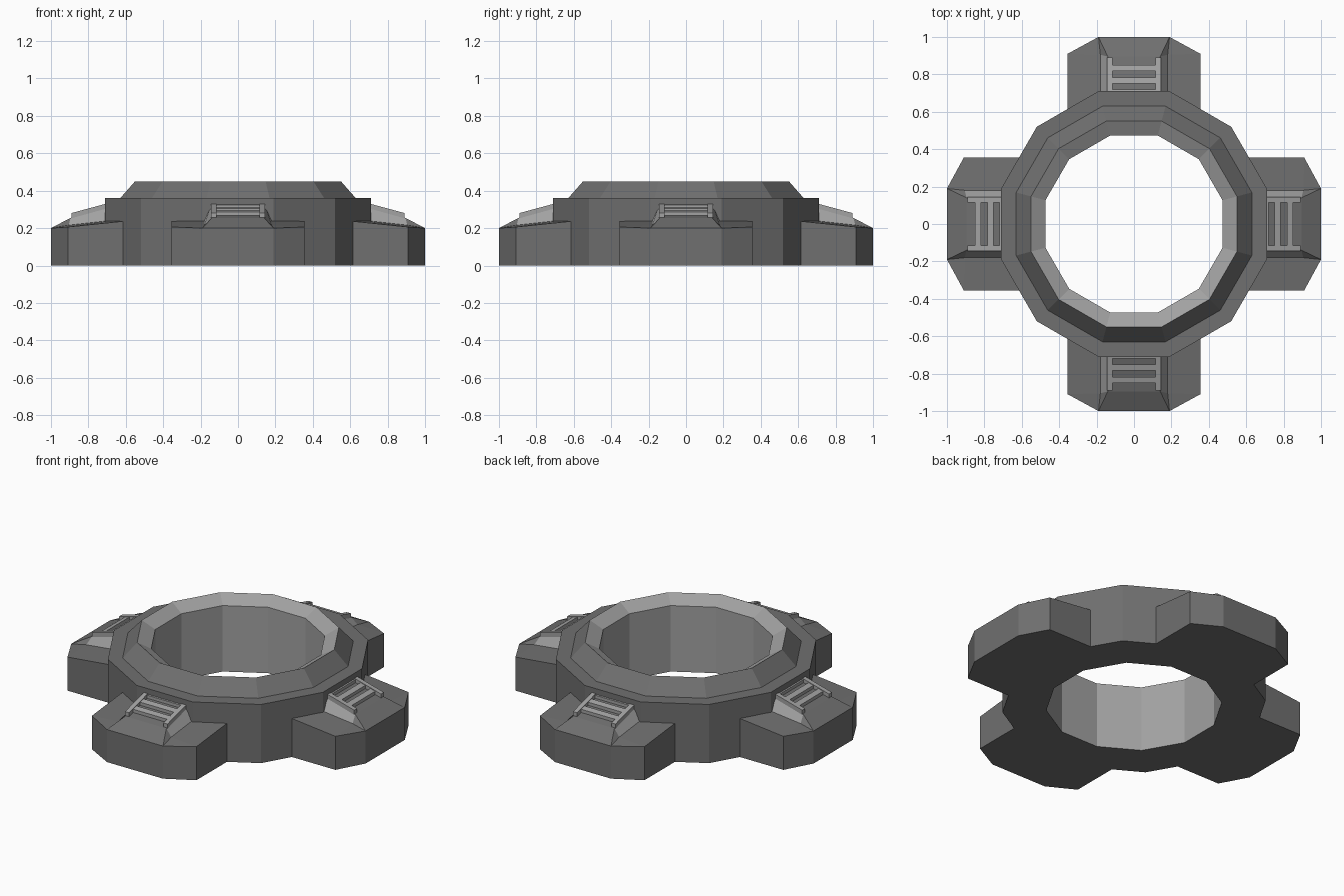
import bpy, bmesh, math
from mathutils import Matrix

if "Cube" in bpy.data.objects:
    bpy.data.objects.remove(bpy.data.objects["Cube"])


def material(name, v):
    m = bpy.data.materials.new(name)
    m.diffuse_color = (v, v, v, 1)
    m.use_nodes = True
    m.node_tree.nodes["Principled BSDF"].inputs["Base Color"].default_value = m.diffuse_color
    return m


DARK = material("dark grey", 0.16)
LIGHT = material("light grey", 0.36)


def finish(bm, name, mats):
    bmesh.ops.recalc_face_normals(bm, faces=bm.faces)
    me = bpy.data.meshes.new(name)
    bm.to_mesh(me)
    bm.free()
    for m in mats:
        me.materials.append(m)
    ob = bpy.data.objects.new(name, me)
    bpy.context.collection.objects.link(ob)
    return ob


# Twelve-sided ring: (radius, z) profile turned about z, bore faces light
def ring():
    prof = [(0.735, 0), (0.735, 0.36), (0.652, 0.36), (0.57, 0.45),
            (0.49, 0.405), (0.49, 0)]
    bm = bmesh.new()
    loops = []
    for i in range(12):
        a = math.radians(15 + 30 * i)
        loops.append([bm.verts.new((r * math.cos(a), r * math.sin(a), z))
                      for r, z in prof])
    n = len(prof)
    for i in range(12):
        p, q = loops[i], loops[(i + 1) % 12]
        for j in range(n):
            k = (j + 1) % n
            f = bm.faces.new((p[j], q[j], q[k], p[k]))
            f.material_index = 1 if j in (3, 4) else 0
    finish(bm, "ring", [DARK, LIGHT])


# Foot pointing to +y: half outline mirrored in x, light cheeks beside the vent
HALF = {
    "g0": (0.355, 0.60, 0), "g1": (0.355, 0.91, 0), "g2": (0.19, 1.0, 0),
    "B0": (0.355, 0.60, 0.238), "B": (0.355, 0.91, 0.206), "A": (0.19, 1.0, 0.2),
    "C": (0.14, 0.895, 0.255), "D": (0.18, 0.905, 0.216),
    "D0": (0.18, 0.60, 0.25), "E0": (0.14, 0.60, 0.337),
}
SIDE = ["g0 g1 B B0", "g1 g2 A B", "A D C", "A B D", "B B0 D0 D", "D D0 E0 C"]
SPAN = ["g2 A", "A C", "C E0", "g0 g1 g2"]


def foot(turn, name):
    bm = bmesh.new()
    R, L = ({k: bm.verts.new((s * x, y, z)) for k, (x, y, z) in HALF.items()}
            for s in (1, -1))
    for side in (R, L):
        for names in SIDE:
            f = bm.faces.new([side[k] for k in names.split()])
            f.material_index = 1 if "E0" in names else 0
    for names in SPAN:
        ks = names.split()
        bm.faces.new([R[k] for k in ks] + [L[k] for k in reversed(ks)])
    back = ["g0", "B0", "D0", "E0"]
    bm.faces.new([R[k] for k in back] + [L[k] for k in reversed(back)])
    bm.transform(turn)
    finish(bm, name, [DARK, LIGHT])


# Sloping vent grille: two rails and two cross bars
def sloped_box(bm, x0, x1, y0, y1, drop, thick):
    verts = bmesh.ops.create_cube(bm, size=1)["verts"]
    for v in verts:
        y = y1 if v.co.y > 0 else y0
        top = 0.282 + 0.27 * (0.885 - y) - drop
        v.co = (x1 if v.co.x > 0 else x0, y, top if v.co.z > 0 else top - thick)


def grille(turn, name):
    bm = bmesh.new()
    for s in (-1, 1):
        sloped_box(bm, s * 0.13 - 0.014, s * 0.13 + 0.014, 0.69, 0.89, 0, 0.032)
    for y in (0.768, 0.835):
        sloped_box(bm, -0.13, 0.13, y - 0.016, y + 0.016, 0.004, 0.02)
    sloped_box(bm, -0.13, 0.13, 0.69, 0.718, 0.004, 0.02)
    bm.transform(turn)
    finish(bm, name, [LIGHT])


ring()
for i, side in enumerate(("back", "left", "front", "right")):
    turn = Matrix.Rotation(math.radians(90 * i), 4, 'Z')
    foot(turn, side + "_foot")
    grille(turn, side + "_vent_grille")
